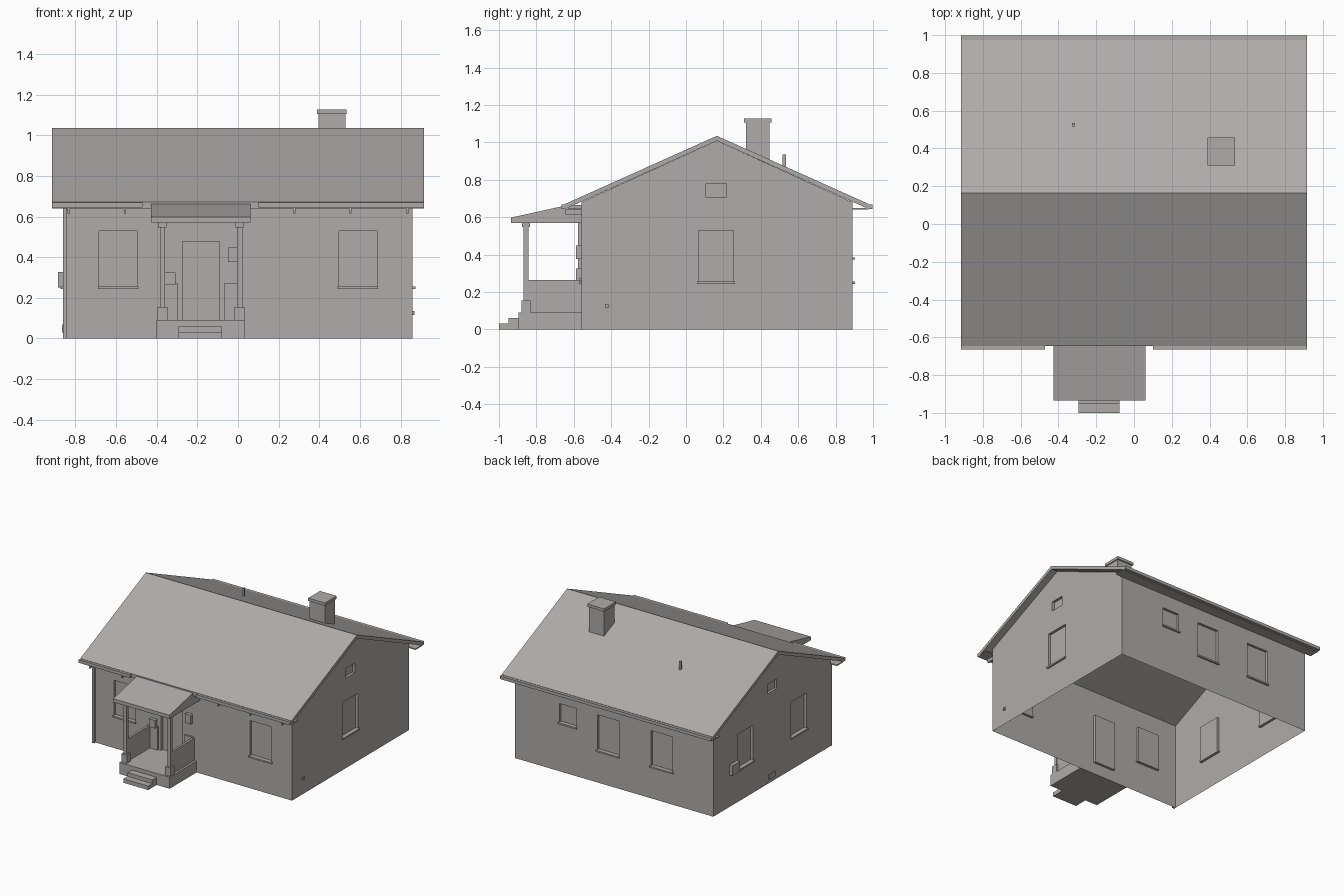
import bpy
import bmesh
from mathutils import Vector

if "Cube" in bpy.data.objects:
    bpy.data.objects.remove(bpy.data.objects["Cube"], do_unlink=True)

COLOUR = (0.43, 0.41, 0.4, 1)
grey = bpy.data.materials.new("warm_grey")
grey.use_nodes = True
grey.diffuse_color = COLOUR
grey.node_tree.nodes["Principled BSDF"].inputs["Base Color"].default_value = COLOUR

# Main dimensions
WALL_X = 0.86
ROOF_X = 0.915
FRONT_Y, BACK_Y = -0.56, 0.89
RIDGE_Y, RIDGE_Z = 0.165, 1.035
EAVE_RUN = 0.81
PITCH = 0.449
ROOF_T = 0.027


def finish(name, bm):
    mesh = bpy.data.meshes.new(name)
    bm.to_mesh(mesh)
    bm.free()
    mesh.materials.append(grey)
    obj = bpy.data.objects.new(name, mesh)
    bpy.context.collection.objects.link(obj)
    return obj


def box(name, xs, ys, zs):
    bm = bmesh.new()
    bmesh.ops.create_cube(bm, size=1)
    spans = [sorted(s) for s in (xs, ys, zs)]
    for v in bm.verts:
        v.co = Vector([a + (c + 0.5) * (b - a) for c, (a, b) in zip(v.co, spans)])
    return finish(name, bm)


def prism(name, profile, x0, x1):
    """Extrude a (y, z) profile along x."""
    bm = bmesh.new()
    face = bm.faces.new([bm.verts.new((x0, y, z)) for y, z in profile])
    out = bmesh.ops.extrude_face_region(bm, geom=[face], use_keep_orig=True)
    moved = [g for g in out["geom"] if isinstance(g, bmesh.types.BMVert)]
    bmesh.ops.translate(bm, verts=moved, vec=(x1 - x0, 0, 0))
    bmesh.ops.recalc_face_normals(bm, faces=bm.faces)
    return finish(name, bm)


def wall(name, origin, u_axis, outline, openings, sills=()):
    """Thin wall in (u, z) with recessed openings and projecting sills."""
    origin, u_axis, up = Vector(origin), Vector(u_axis), Vector((0, 0, 1))
    outward = u_axis.cross(up)
    bm = bmesh.new()
    bm.faces.new([bm.verts.new(origin + u_axis * u + up * z) for u, z in outline])
    for u0, u1, z0, z1 in openings:
        for axis, values in ((u_axis, (u0, u1)), (up, (z0, z1))):
            for value in values:
                bmesh.ops.bisect_plane(
                    bm, geom=bm.verts[:] + bm.edges[:] + bm.faces[:], dist=1e-5,
                    plane_co=origin + axis * value, plane_no=axis)

    def is_opening(face):
        c = face.calc_center_median() - origin
        u, z = c.dot(u_axis), c.z
        return any(a < u < b and lo < z < hi for a, b, lo, hi in openings)

    bm.normal_update()
    bmesh.ops.inset_region(bm, faces=[f for f in bm.faces if is_opening(f)],
                           thickness=0, depth=-0.02, use_even_offset=False)
    finish(name, bm)
    for i, (u0, u1, z0, z1) in enumerate(sills):
        a = origin + u_axis * (u0 - 0.007) - outward * 0.02
        b = origin + u_axis * (u1 + 0.007) + outward * 0.013
        box(f"{name}_sill_{i + 1}", (a.x, b.x), (a.y, b.y), (z0 - 0.012, z0))


# Walls: u runs to the viewer's right when facing each wall from outside
WIN_Z = (0.256, 0.53)
TOP = 0.68
GABLE_TOP = RIDGE_Z - ROOF_T
long_wall = [(-WALL_X, 0), (WALL_X, 0), (WALL_X, TOP), (-WALL_X, TOP)]


def gable(sign):
    pts = [(FRONT_Y, 0), (BACK_Y, 0), (BACK_Y, TOP), (RIDGE_Y, GABLE_TOP), (FRONT_Y, TOP)]
    return pts if sign > 0 else [(-y, z) for y, z in reversed(pts)]


front_windows = [(-0.683, -0.497, *WIN_Z), (0.497, 0.683, *WIN_Z)]
door = (-0.273, -0.09, 0.09, 0.478)
wall("front_wall", (0, FRONT_Y, 0), (1, 0, 0), long_wall,
     front_windows + [door], front_windows)

back_windows = [(-0.473, -0.327, 0.385, 0.53), (-0.145, 0.042, *WIN_Z), (0.32, 0.507, *WIN_Z)]
wall("back_wall", (0, BACK_Y, 0), (-1, 0, 0), long_wall, back_windows, back_windows)

left_windows = [(0.067, 0.255, *WIN_Z)]
wall("left_wall", (WALL_X, 0, 0), (0, 1, 0), gable(1),
     left_windows + [(0.107, 0.217, 0.705, 0.78)], left_windows)

right_windows = [(-0.585, -0.4, *WIN_Z), (0.07, 0.26, *WIN_Z)]
wall("right_wall", (-WALL_X, 0, 0), (0, -1, 0), gable(-1),
     right_windows + [(-0.217, -0.107, 0.705, 0.78)], right_windows)

# Main roof slab
eave_z = RIDGE_Z - EAVE_RUN * PITCH
y_front, y_back = RIDGE_Y - EAVE_RUN, RIDGE_Y + EAVE_RUN
prism("main_roof", [
    (y_front, eave_z), (RIDGE_Y, RIDGE_Z), (y_back, eave_z),
    (y_back, eave_z - ROOF_T), (RIDGE_Y, GABLE_TOP), (y_front, eave_z - ROOF_T)],
    -ROOF_X, ROOF_X)

# Soffits and gutters
SOFFIT_Z = (0.641, 0.649)
GUTTER_Z = (0.645, 0.669)
box("front_soffit", (-ROOF_X, ROOF_X), (y_front, FRONT_Y), SOFFIT_Z)
box("back_soffit", (-ROOF_X, ROOF_X), (BACK_Y, y_back), SOFFIT_Z)
box("back_gutter", (-ROOF_X, ROOF_X), (y_back, y_back + 0.022), GUTTER_Z)
box("front_gutter_right", (-ROOF_X, -0.47), (y_front - 0.02, y_front), GUTTER_Z)
box("front_gutter_left", (0.1, ROOF_X), (y_front - 0.02, y_front), GUTTER_Z)
for i, x in enumerate((-0.834, -0.556, 0.276, 0.552, 0.832)):
    box(f"eave_bracket_{i + 1}", (x - 0.006, x + 0.006), (y_front, FRONT_Y), (0.615, 0.642))
box("downpipe", (-0.862, -0.842), (-0.577, FRONT_Y), (0, 0.642))

# Chimney and vent pipe
box("chimney", (0.397, 0.528), (0.32, 0.447), (0.88, 1.106))
box("chimney_cap", (0.39, 0.535), (0.311, 0.457), (1.106, 1.128))
box("vent_pipe", (-0.329, -0.312), (0.517, 0.534), (0.85, 0.935))

# Porch floor, steps and roof
box("porch_floor", (-0.401, 0.034), (-0.895, FRONT_Y), (0, 0.09))
box("upper_step", (-0.293, -0.078), (-0.95, -0.895), (0, 0.06))
box("lower_step", (-0.293, -0.078), (-1.0, -0.95), (0, 0.031))
prism("porch_roof", [(-0.935, 0.57), (-0.935, 0.598), (-0.63, 0.665),
                     (FRONT_Y, 0.665), (FRONT_Y, 0.57)], -0.427, 0.061)

# Porch posts with bases and capitals, and side panels
for side, x, inward in (("right", -0.372, 1), ("left", 0.008, -1)):
    for part, half, z0, z1 in (("base", 0.024, 0.09, 0.154),
                               ("post", 0.013, 0.154, 0.547),
                               ("capital", 0.021, 0.547, 0.57)):
        box(f"porch_{part}_{side}", (x - half, x + half),
            (-0.855 - half, -0.855 + half), (z0, z1))
    box(f"porch_panel_{side}", (x - 0.009, x + 0.009), (-0.842, FRONT_Y), (0.09, 0.265))
    box(f"porch_wall_board_{side}", (x, x + inward * 0.074),
        (-0.572, FRONT_Y), (0.09, 0.272))

# Small wall fittings
box("mailbox", (-0.36, -0.308), (-0.587, FRONT_Y), (0.263, 0.325))
box("notice_box", (-0.05, 0.0), (-0.587, FRONT_Y), (0.377, 0.448))
box("meter_box", (-0.886, -WALL_X), (0.595, 0.69), (0.25, 0.328))
box("cellar_vent", (-0.866, -WALL_X), (0.13, 0.21), (0.03, 0.07))
box("outdoor_tap", (WALL_X, 0.869), (-0.434, -0.415), (0.115, 0.135))
